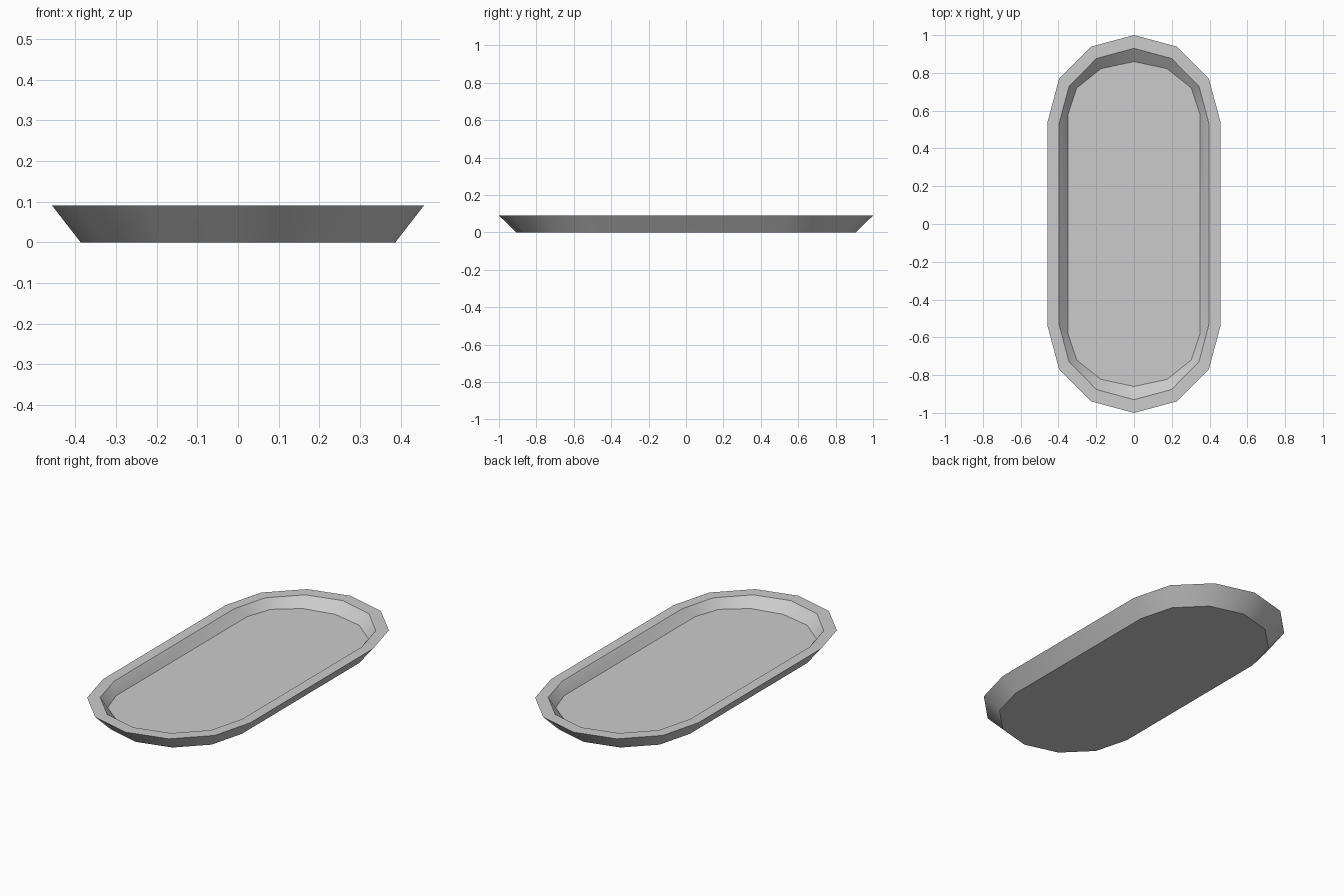
import bpy
import bmesh
from math import sin, cos, pi, radians

cube = bpy.data.objects.get("Cube")
if cube:
    bpy.data.objects.remove(cube, do_unlink=True)

ARC_SEGMENTS = 6


def make_material(name, color):
    mat = bpy.data.materials.new(name)
    mat.use_nodes = True
    mat.diffuse_color = color
    mat.node_tree.nodes["Principled BSDF"].inputs["Base Color"].default_value = color
    return mat


def stadium_ring(bm, half_width, straight, end_depth, z):
    """Closed loop: two straight sides joined by faceted round ends."""
    ring = []
    for end in (1, -1):
        for k in range(ARC_SEGMENTS + 1):
            a = pi * k / ARC_SEGMENTS
            x = end * half_width * cos(a)
            y = end * (straight + end_depth * sin(a))
            ring.append(bm.verts.new((x, y, z)))
    return ring


# Cross-section from underside to tray floor:
# half width, half straight length, depth of rounded end, height
PROFILE = [
    (0.387, 0.52, 0.387, 0.0),    # underside
    (0.457, 0.543, 0.457, 0.09),  # outer rim
    (0.397, 0.53, 0.40, 0.09),    # inner rim
    (0.35, 0.58, 0.28, 0.04),     # recessed floor
]

bm = bmesh.new()
rings = [stadium_ring(bm, *section) for section in PROFILE]
for low, high in zip(rings, rings[1:]):
    for i in range(len(low)):
        j = (i + 1) % len(low)
        bm.faces.new((low[i], low[j], high[j], high[i]))
bm.faces.new(rings[0][::-1])
bm.faces.new(rings[-1])
bmesh.ops.recalc_face_normals(bm, faces=bm.faces)

mesh = bpy.data.meshes.new("tray")
bm.to_mesh(mesh)
bm.free()
tray = bpy.data.objects.new("tray", mesh)
bpy.context.collection.objects.link(tray)
mesh.materials.append(make_material("light grey", (0.6, 0.6, 0.6, 1.0)))

# Smooth walls, crisp rim and floor edges
bpy.ops.object.select_all(action='DESELECT')
tray.select_set(True)
bpy.context.view_layer.objects.active = tray
bpy.ops.object.shade_smooth_by_angle(angle=radians(31))
